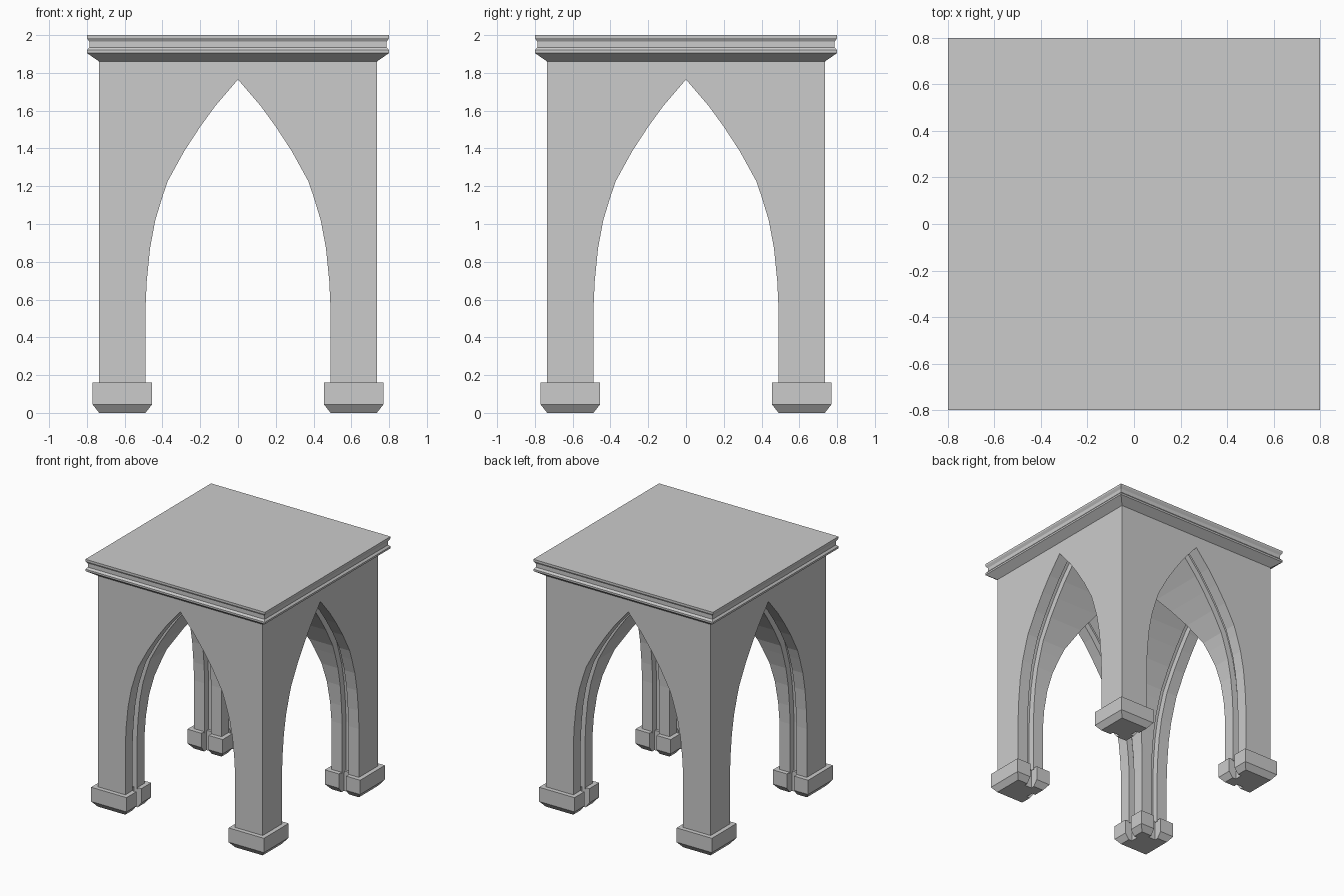
import bpy, bmesh
from mathutils import Vector

if "Cube" in bpy.data.objects:
    bpy.data.objects.remove(bpy.data.objects["Cube"])

stone = bpy.data.materials.new("grey_stone")
stone.use_nodes = True
GREY = (0.6, 0.6, 0.6, 1)
stone.diffuse_color = GREY
stone.node_tree.nodes["Principled BSDF"].inputs["Base Color"].default_value = GREY

OUT, IN = 0.735, 0.49          # outer and inner faces of the legs
MID = (OUT + IN) / 2           # middle of the wall thickness


def finish(name, bm):
    bmesh.ops.recalc_face_normals(bm, faces=bm.faces)
    mesh = bpy.data.meshes.new(name)
    bm.to_mesh(mesh)
    bm.free()
    mesh.materials.append(stone)
    obj = bpy.data.objects.new(name, mesh)
    bpy.context.collection.objects.link(obj)
    return obj


def loft(name, rings):
    """Join equal-length rings of points into a closed solid."""
    bm = bmesh.new()
    loops = [[bm.verts.new(p) for p in ring] for ring in rings]
    n = len(loops[0])
    for a, b in zip(loops, loops[1:]):
        for i in range(n):
            j = (i + 1) % n
            bm.faces.new((a[i], a[j], b[j], b[i]))
    bm.faces.new(loops[0])
    bm.faces.new(loops[-1])
    return finish(name, bm)


def square(r, z):
    return [(-r, -r, z), (r, -r, z), (r, r, z), (-r, r, z)]


# Half outline of the pointed arch, from the floor to the apex
ARCH = [Vector(p) for p in ((IN, -0.1), (IN, 0.55), (0.483, 0.7), (0.466, 0.87),
                            (0.438, 1.02), (0.4, 1.145), (0.373, 1.225),
                            (0.285, 1.385), (0.2, 1.515), (0.12, 1.625), (0, 1.765))]


def widened(points, d):
    """Push the half outline outwards, keeping the apex on the centre line."""
    result = []
    for i, p in enumerate(points[:-1]):
        t = points[i + 1] - points[max(i - 1, 0)]
        result.append(p + d * Vector((t.y, -t.x)).normalized())
    t = points[-1] - points[-2]
    result.append(points[-1] + Vector((0, d * t.length / -t.x)))
    return result


def arch_cutter(half, start, end, along_x):
    outline = half + [Vector((-p.x, p.y)) for p in reversed(half[:-1])]
    rings = [[(s, p.x, p.y) if along_x else (p.x, s, p.y) for p in outline]
             for s in (start, end)]
    return loft("arch_cutter", rings)


# Vaulted body: a block cut by two crossing pointed vaults and four grooves
body = loft("vaulted_body", [square(OUT, 0.15), square(OUT, 1.87)])
groove = widened(ARCH, 0.05)
cutters = []
for along_x in (False, True):
    cutters.append(arch_cutter(ARCH, -1, 1, along_x))
    for side in (-1, 1):
        cutters.append(arch_cutter(groove, side * MID - 0.028, side * MID + 0.028, along_x))
for cutter in cutters:
    cutter.hide_render = True
    mod = body.modifiers.new("cut", "BOOLEAN")
    mod.operation = "DIFFERENCE"
    mod.solver = "EXACT"
    mod.object = cutter
bpy.context.view_layer.update()
cut_mesh = bpy.data.meshes.new_from_object(
    body.evaluated_get(bpy.context.evaluated_depsgraph_get()))
body.modifiers.clear()
body.data = cut_mesh
for cutter in cutters:
    bpy.data.objects.remove(cutter)

# Moulded cornice and flat roof
CORNICE = ((OUT, 1.86), (0.8, 1.905), (0.8, 1.92), (0.787, 1.935),
           (0.787, 1.965), (0.8, 1.985), (0.8, 2.0))
loft("cornice", [square(r, z) for r, z in CORNICE])


# Notched leg bases with chamfered undersides
def base_ring(grow, z, sx, sy):
    a, b = IN - grow, OUT + grow
    lo, hi, floor = MID - 0.032, MID + 0.032, IN + 0.03
    outline = [(a, a), (lo, a), (lo, floor), (hi, floor), (hi, a), (b, a),
               (b, b), (a, b), (a, hi), (floor, hi), (floor, lo), (a, lo)]
    return [(sx * x, sy * y, z) for x, y in outline]


for depth, sy in (("front", -1), ("back", 1)):
    for side, sx in (("right", -1), ("left", 1)):
        loft(f"{depth}_{side}_base", [base_ring(0, 0, sx, sy),
                                      base_ring(0.035, 0.045, sx, sy),
                                      base_ring(0.035, 0.16, sx, sy)])
